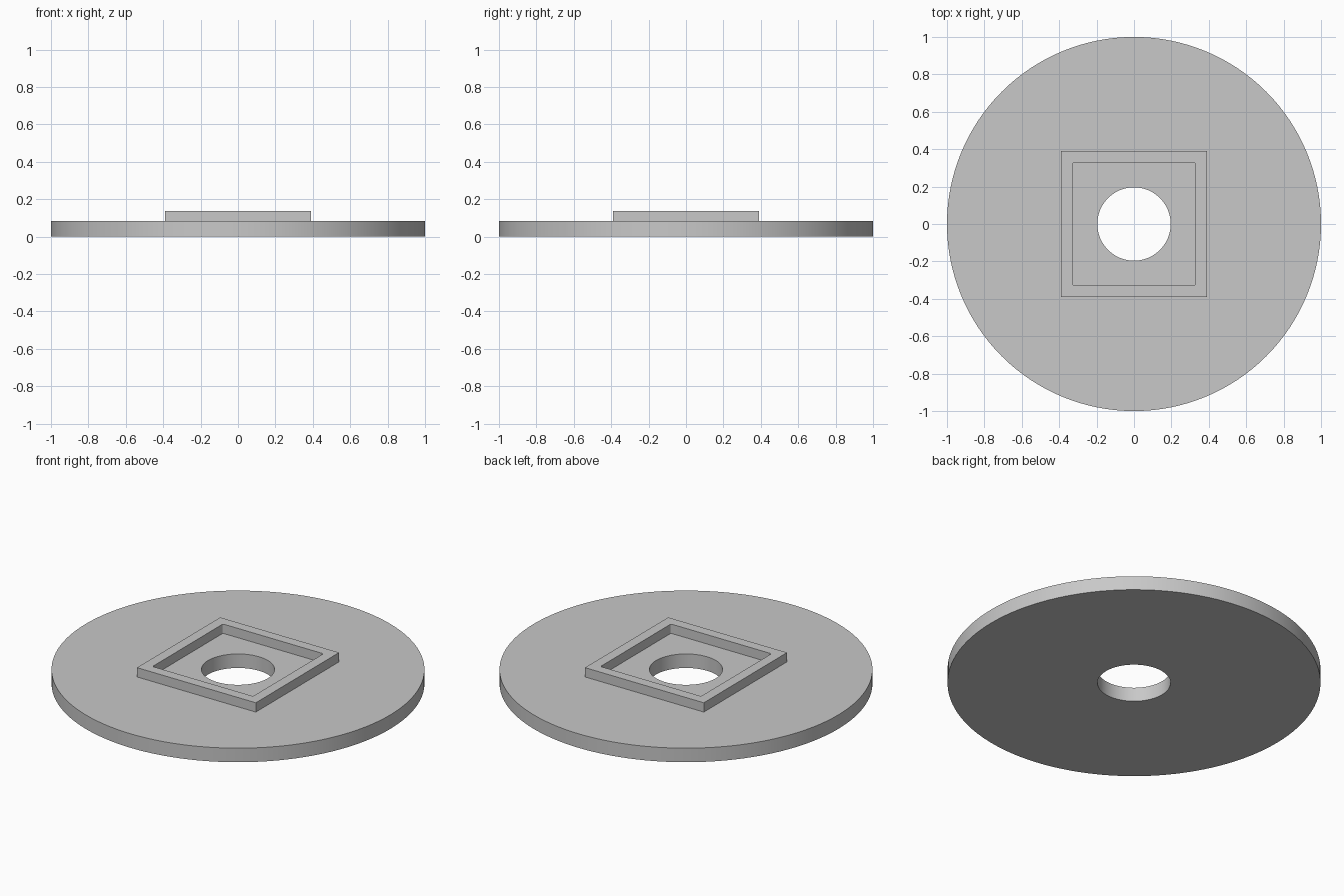
import bpy
import bmesh
from math import cos, sin, pi, radians

cube = bpy.data.objects.get("Cube")
if cube:
    bpy.data.objects.remove(cube)

grey = bpy.data.materials.new("plain_grey")
grey.use_nodes = True
grey.diffuse_color = (0.58, 0.58, 0.58, 1)
grey.node_tree.nodes["Principled BSDF"].inputs["Base Color"].default_value = grey.diffuse_color


def circle(radius, count=128):
    return [(radius * cos(2 * pi * i / count), radius * sin(2 * pi * i / count))
            for i in range(count)]


def rounded_square(half, radius, steps=6):
    """Square outline with filleted corners, same point count for any radius."""
    points = []
    for corner in range(4):
        mid = pi / 4 + corner * pi / 2
        cx = (half - radius) * (1 if cos(mid) > 0 else -1)
        cy = (half - radius) * (1 if sin(mid) > 0 else -1)
        for i in range(steps + 1):
            a = corner * pi / 2 + i / steps * pi / 2
            points.append((cx + radius * cos(a), cy + radius * sin(a)))
    return points


def pierced_plate(name, outer, inner, bottom, top):
    """Solid plate between two matching outlines."""
    bm = bmesh.new()
    loops = [[bm.verts.new((x, y, z)) for x, y in outline]
             for outline, z in ((outer, bottom), (outer, top), (inner, top), (inner, bottom))]
    n = len(outer)
    for k in range(4):
        a, b = loops[k], loops[(k + 1) % 4]
        for i in range(n):
            j = (i + 1) % n
            bm.faces.new((a[i], a[j], b[j], b[i]))
    bmesh.ops.remove_doubles(bm, verts=bm.verts[:], dist=0.0001)
    bmesh.ops.recalc_face_normals(bm, faces=bm.faces[:])
    mesh = bpy.data.meshes.new(name)
    bm.to_mesh(mesh)
    bm.free()
    mesh.materials.append(grey)
    obj = bpy.data.objects.new(name, mesh)
    bpy.context.collection.objects.link(obj)
    bpy.ops.object.select_all(action='DESELECT')
    obj.select_set(True)
    bpy.context.view_layer.objects.active = obj
    bpy.ops.object.shade_smooth_by_angle(angle=radians(30))
    return obj


# Round base with a central bore
pierced_plate("base_disc", circle(1.0), circle(0.196), 0, 0.083)

# Raised square rim: sharp outside, small fillets inside
pierced_plate("square_rim", rounded_square(0.389, 0), rounded_square(0.329, 0.01), 0.083, 0.138)
